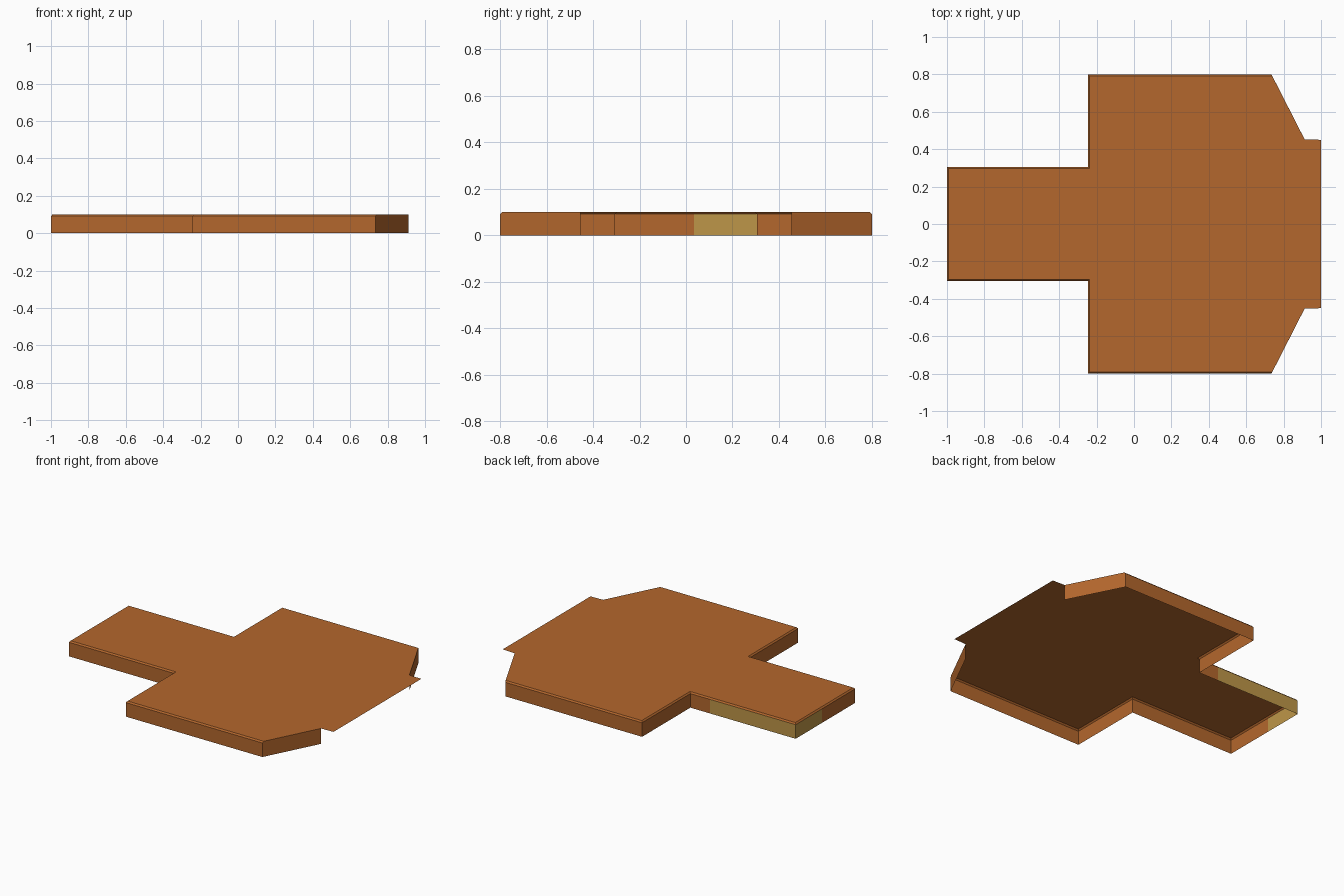
import bpy, bmesh

if "Cube" in bpy.data.objects:
    bpy.data.objects.remove(bpy.data.objects["Cube"])


def material(name, rgb):
    m = bpy.data.materials.new(name)
    m.diffuse_color = (*rgb, 1.0)
    m.use_nodes = True
    m.node_tree.nodes["Principled BSDF"].inputs["Base Color"].default_value = m.diffuse_color
    return m


orange = material("orange brown", (0.456, 0.136, 0.026))
yellow = material("mustard", (0.515, 0.305, 0.065))

H, LIP, B = 0.10, 0.091, 0.008   # deck height, wall height, edge inset

# Back half of the outline: x, y, and inset direction of the deck edge
half = [(0.912, 0.453, 0, 0), (0.735, 0.80, 0.5, -1), (-0.245, 0.80, 1, -1),
        (-0.245, 0.305, 1, -1), (-0.387, 0.305, 0, -1), (-1.0, 0.305, 1, -1),
        (-1.0, 0.035, 1, 0)]
# Mirror to the front half (the walls run counter-clockwise)
outline = half + [(x, -y, dx, -dy) for x, y, dx, dy in reversed(half)]


def make_object(name, bm, mats):
    me = bpy.data.meshes.new(name)
    bm.to_mesh(me)
    bm.free()
    for m in mats:
        me.materials.append(m)
    ob = bpy.data.objects.new(name, me)
    bpy.context.collection.objects.link(ob)
    return ob


# Thin skirt walls, open at the right end, with a narrow sloped lip
bm = bmesh.new()
n = len(outline)
low = [bm.verts.new((x, y, 0)) for x, y, _, _ in outline]
mid = [bm.verts.new((x, y, LIP)) for x, y, _, _ in outline]
top = [bm.verts.new((x + dx * B, y + dy * B, H)) for x, y, dx, dy in outline]
for i in range(n - 1):
    wall = bm.faces.new((low[i], low[i + 1], mid[i + 1], mid[i]))
    bm.faces.new((mid[i], mid[i + 1], top[i + 1], top[i]))
    # mustard patch around the back left corner
    if i in (4, 5):
        wall.material_index = 1
make_object("skirt_walls", bm, [orange, yellow])

# Flat deck sheet, overhanging at the open right end
bm = bmesh.new()
deck = [(x + dx * B, y + dy * B) for x, y, dx, dy in outline]
deck += [(1.0, -0.45), (1.0, 0.45)]
bm.faces.new([bm.verts.new((x, y, H)) for x, y in deck])
make_object("deck", bm, [orange])
